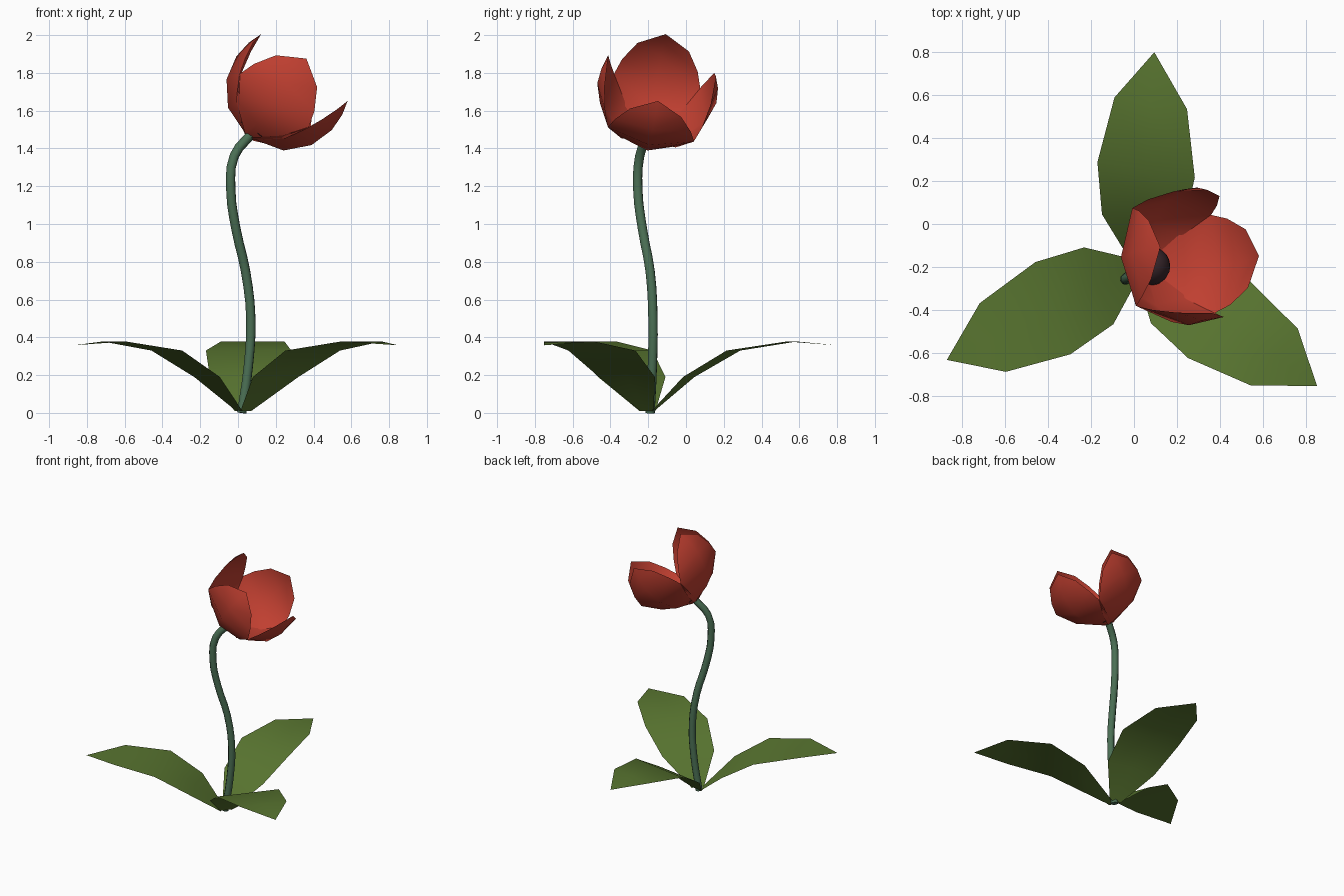
import bpy, bmesh, math
from mathutils import Vector, Matrix

if "Cube" in bpy.data.objects:
    bpy.data.objects.remove(bpy.data.objects["Cube"])


def material(name, rgb):
    m = bpy.data.materials.new(name)
    m.diffuse_color = (*rgb, 1)
    m.use_nodes = True
    m.node_tree.nodes["Principled BSDF"].inputs["Base Color"].default_value = m.diffuse_color
    return m


RED = material("petal red", (0.53, 0.05, 0.03))
LEAF = material("leaf green", (0.10, 0.18, 0.03))
STEM = material("stem green", (0.07, 0.16, 0.09))
DARK = material("dark centre", (0.04, 0.02, 0.025))


def finish(obj, mat, angle=30):
    obj.data.materials.clear()
    obj.data.materials.append(mat)
    bpy.ops.object.select_all(action='DESELECT')
    obj.select_set(True)
    bpy.context.view_layer.objects.active = obj
    bpy.ops.object.shade_smooth_by_angle(angle=math.radians(angle))


def blade(name, rows, tip, mat, facing, angle=30):
    """Thin sheet from rows of three points closing to a tip, turned to a facing direction."""
    bm = bmesh.new()
    grid = [[bm.verts.new(p) for p in row] for row in rows]
    end = bm.verts.new(tip)
    for a, b in zip(grid, grid[1:]):
        for i in range(2):
            bm.faces.new((a[i], a[i + 1], b[i + 1], b[i]))
    for i in range(2):
        bm.faces.new((grid[-1][i], grid[-1][i + 1], end))
    bm.normal_update()
    if sum(f.normal.dot(facing) * f.calc_area() for f in bm.faces) < 0:
        bmesh.ops.reverse_faces(bm, faces=bm.faces)
    me = bpy.data.meshes.new(name)
    bm.to_mesh(me)
    bm.free()
    obj = bpy.data.objects.new(name, me)
    bpy.context.collection.objects.link(obj)
    finish(obj, mat, angle)


# Leaves: (distance, half width, height) along each blade, with slightly skewed rows
ROOT = Vector((0.025, -0.195, 0))
LEAF_ROWS = [(0.02, 0.045, 0.01), (0.21, 0.19, 0.19), (0.447, 0.228, 0.33), (0.757, 0.17, 0.378)]
for n, deg in enumerate((86, 206, 326)):
    out = Vector((math.cos(math.radians(deg)), math.sin(math.radians(deg)), 0))
    side = Vector((-out.y, out.x, 0))
    up = Vector((0, 0, 1))
    rows = [[ROOT + out * (s + 0.09 * k * w) + side * (k * w) + up * z for k in (-1, 0, 1)]
            for s, w, z in LEAF_ROWS]
    blade(f"leaf_{n + 1}", rows, ROOT + out * 0.995 + up * 0.358, LEAF, up)

# Stem: round tube swept along an S curve
PATH = [(0.02, -0.19, 0), (0.055, -0.178, 0.25), (0.068, -0.175, 0.5), (0.04, -0.19, 0.75),
        (-0.01, -0.23, 0.97), (-0.038, -0.255, 1.18), (-0.02, -0.245, 1.36), (0.07, -0.2, 1.475)]
cu = bpy.data.curves.new("stem", 'CURVE')
cu.dimensions = '3D'
cu.bevel_depth = 0.026
cu.bevel_resolution = 2
cu.resolution_u = 3
cu.use_fill_caps = True
sp = cu.splines.new('BEZIER')
sp.bezier_points.add(len(PATH) - 1)
for bp, co in zip(sp.bezier_points, PATH):
    bp.co = co
    bp.handle_left_type = bp.handle_right_type = 'AUTO'
stem = bpy.data.objects.new("stem", cu)
bpy.context.collection.objects.link(stem)
bpy.context.view_layer.objects.active = stem
stem.select_set(True)
bpy.ops.object.convert(target='MESH')
finish(bpy.context.view_layer.objects.active, STEM, 60)

# Flower frame: tilted axis with four petal directions around it
BASE = Vector((0.06, -0.2, 1.46))
AXIS = Vector((0.613, 0.152, 0.775)).normalized()
U = Vector((0.47, -0.04, -0.35))
U = (U - AXIS * U.dot(AXIS)).normalized()
V = AXIS.cross(U)

# Petals: keel (radius, height) and edge (half width, radius, height)
PETAL = [((0.01, 0.0), (0.03, 0.01, 0.0)),
         ((0.186, 0.055), (0.165, 0.145, 0.09)),
         ((0.285, 0.17), (0.232, 0.23, 0.2)),
         ((0.32, 0.30), (0.203, 0.26, 0.285)),
         ((0.313, 0.40), (0.138, 0.285, 0.39))]
for name, out in (("right", U), ("back", V), ("left", -U), ("front", -V)):
    side = AXIS.cross(out)
    rows = []
    for (kr, kh), (w, er, eh) in PETAL:
        rows.append([BASE + out * er + AXIS * eh - side * w,
                     BASE + out * kr + AXIS * kh,
                     BASE + out * er + AXIS * eh + side * w])
    blade(f"{name}_petal", rows, BASE + out * 0.29 + AXIS * 0.475, RED, out, 30)

# Flower centre: dark dome inside the petals
bm = bmesh.new()
bmesh.ops.create_uvsphere(bm, u_segments=16, v_segments=10, radius=0.09)
bmesh.ops.bisect_plane(bm, geom=bm.verts[:] + bm.edges[:] + bm.faces[:],
                       plane_co=(0, 0, 0), plane_no=(0, 0, 1), clear_inner=True)
frame = Matrix((U, V, AXIS)).transposed().to_4x4()
bm.transform(Matrix.Translation(BASE + AXIS * 0.03) @ frame)
me = bpy.data.meshes.new("flower_centre")
bm.to_mesh(me)
bm.free()
centre = bpy.data.objects.new("flower_centre", me)
bpy.context.collection.objects.link(centre)
finish(centre, DARK, 40)
